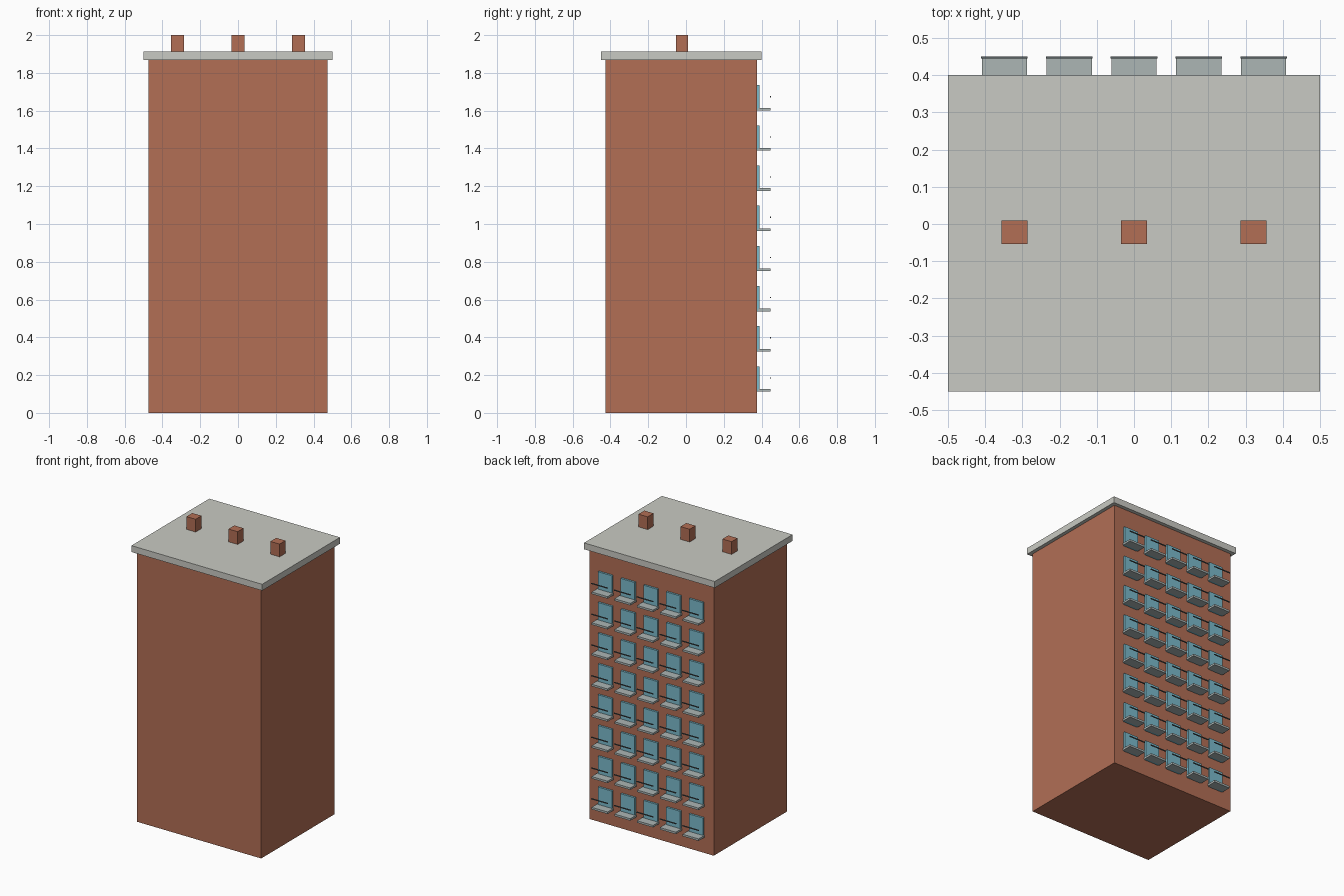
import bpy

cube = bpy.data.objects.get("Cube")
if cube:
    bpy.data.objects.remove(cube, do_unlink=True)


def linear(c):
    c /= 255
    return c / 12.92 if c <= 0.04045 else ((c + 0.055) / 1.055) ** 2.4


def material(name, *rgb):
    colour = [linear(c) for c in rgb] + [1]
    mat = bpy.data.materials.new(name)
    mat.use_nodes = True
    mat.diffuse_color = colour
    for node in mat.node_tree.nodes:
        if node.type == 'BSDF_PRINCIPLED':
            node.inputs["Base Color"].default_value = colour
    return mat


def box(name, x, y, z, mat):
    """Box spanning the (min, max) pair on each axis."""
    spans = (x, y, z)
    bpy.ops.mesh.primitive_cube_add(size=1, location=[(a + b) / 2 for a, b in spans])
    obj = bpy.context.object
    obj.name = name
    obj.scale = [b - a for a, b in spans]
    bpy.ops.object.transform_apply(location=False, rotation=False, scale=True)
    obj.data.materials.append(mat)
    return obj


def around(centre, width):
    return (centre - width / 2, centre + width / 2)


brick = material("brick red", 178, 110, 85)
concrete = material("pale concrete", 201, 202, 195)
glass = material("teal glass", 122, 186, 203)
slab_grey = material("balcony grey", 172, 182, 181)
rail_grey = material("railing grey", 90, 98, 100)

# Main block and overhanging flat roof
box("tower_walls", around(0, 0.95), (-0.425, 0.375), (0, 1.87), brick)
box("roof_slab", around(0, 1.0), (-0.45, 0.40), (1.868, 1.912), concrete)

# Chimneys in a row
for i in range(3):
    box(f"chimney_{i + 1}", around((i - 1) * 0.321, 0.07), (-0.054, 0.01), (1.91, 2.0), brick)

# Rear windows, each with a balcony slab and a thin rail
for floor in range(8):
    z = 0.112 + floor * 0.2127
    for column in range(5):
        x = (column - 2) * 0.174
        tag = f"{floor + 1}_{column + 1}"
        box(f"window_{tag}", around(x, 0.107), (0.37, 0.389), (z, z + 0.134), glass)
        box(f"balcony_slab_{tag}", around(x, 0.122), (0.38, 0.447), (z, z + 0.014), slab_grey)
        box(f"balcony_rail_{tag}", around(x, 0.125), (0.444, 0.45), around(z + 0.073, 0.006), rail_grey)
